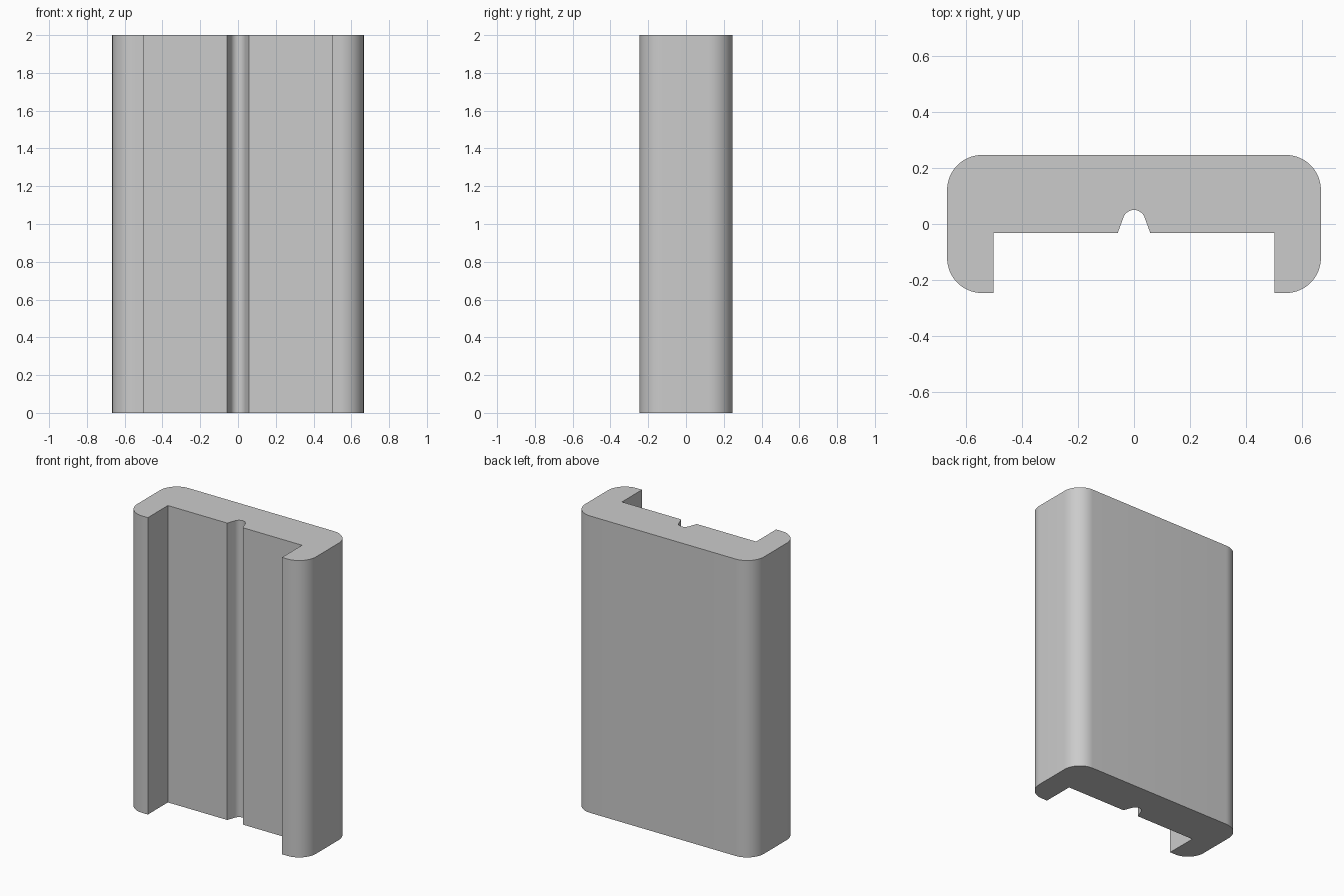
import bpy, bmesh, math

cube = bpy.data.objects.get("Cube")
if cube:
    bpy.data.objects.remove(cube, do_unlink=True)

HALF_W, HALF_D, HEIGHT = 0.666, 0.246, 2.0
CORNER = 0.125       # outer corner radius
INNER_X = 0.5        # inside face of the side lips
SHELF_Y = -0.032     # front face of the web
GROOVE_R, GROOVE_Y = 0.04, 0.01


def arc(cx, cy, r, start, end, steps):
    """Points along an arc, angles in degrees."""
    angles = [math.radians(start + (end - start) * i / steps) for i in range(steps + 1)]
    return [(cx + r * math.cos(a), cy + r * math.sin(a)) for a in angles]


# Right half of the cross-section, from the groove crown round to the back
cx, cy = HALF_W - CORNER, HALF_D - CORNER
half = arc(0, GROOVE_Y, GROOVE_R, 90, 20, 8)
half += [(0.058, SHELF_Y), (INNER_X, SHELF_Y), (INNER_X, -HALF_D)]
half += arc(cx, -cy, CORNER, -90, 0, 16)
half += arc(cx, cy, CORNER, 0, 90, 16)

# Mirror it, leaving the shared crown point out
profile = half + [(-x, y) for x, y in reversed(half[1:])]

# Extrude the section upwards
bm = bmesh.new()
base = bm.faces.new([bm.verts.new((x, y, 0)) for x, y in profile])
top = bmesh.ops.extrude_face_region(bm, geom=[base], use_keep_orig=True)
bmesh.ops.translate(bm, vec=(0, 0, HEIGHT),
                    verts=[g for g in top["geom"] if isinstance(g, bmesh.types.BMVert)])
bmesh.ops.recalc_face_normals(bm, faces=bm.faces)
mesh = bpy.data.meshes.new("grooved_channel")
bm.to_mesh(mesh)
bm.free()

channel = bpy.data.objects.new("grooved_channel", mesh)
bpy.context.collection.objects.link(channel)

# Plain grey
grey = bpy.data.materials.new("light_grey")
grey.use_nodes = True
colour = (0.6, 0.6, 0.6, 1)
grey.diffuse_color = colour
grey.node_tree.nodes["Principled BSDF"].inputs["Base Color"].default_value = colour
mesh.materials.append(grey)

# Smooth round corners, sharp edges elsewhere
bpy.ops.object.select_all(action="DESELECT")
channel.select_set(True)
bpy.context.view_layer.objects.active = channel
bpy.ops.object.shade_smooth_by_angle(angle=math.radians(18))
